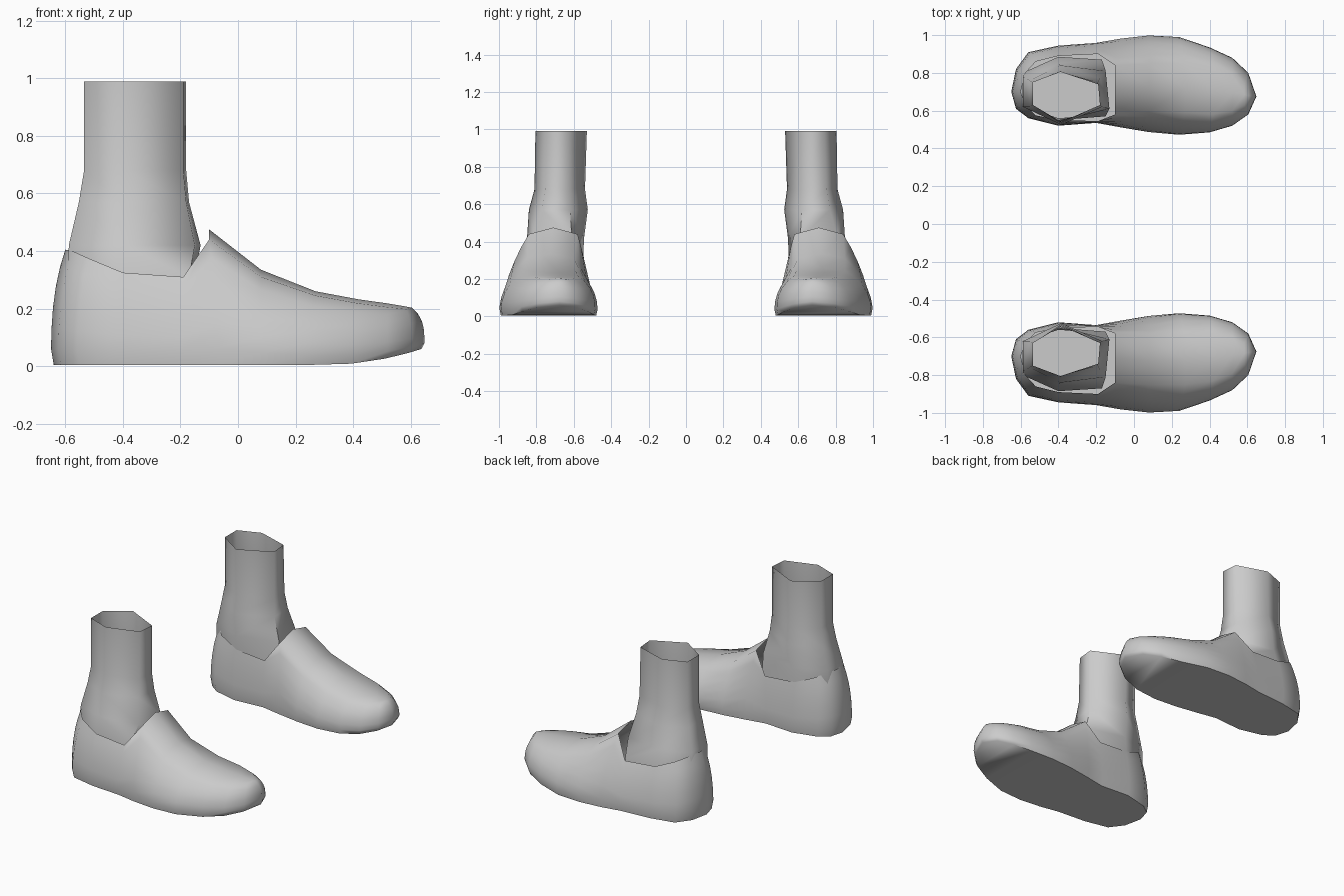
import bpy, bmesh, math

if "Cube" in bpy.data.objects:
    bpy.data.objects.remove(bpy.data.objects["Cube"])

grey = bpy.data.materials.new("plain grey")
grey.diffuse_color = (0.6, 0.6, 0.6, 1)
grey.use_nodes = True
grey.node_tree.nodes["Principled BSDF"].inputs["Base Color"].default_value = grey.diffuse_color

# Shoe stations, heel to toe:
# base x, inner y, outer y, upper x, inner y, outer y, upper z, ridge z (0 = open collar), fullness
STATIONS = [
    (-.625, .61, .82, -.575, .63, .80, .40, 0, 2.6),
    (-.56, .56, .91, -.52, .575, .86, .375, 0, 2.4),
    (-.40, .52, .945, -.40, .55, .89, .325, 0, 2.2),
    (-.20, .535, .96, -.19, .545, .90, .31, 0, 2),
    (-.07, .51, .985, -.10, .58, .84, .44, .475, 1.9),
    (.08, .485, 1.0, .08, .60, .85, .31, .335, 2.2),
    (.24, .472, .99, .27, .59, .85, .245, .26, 2.8),
    (.40, .485, .935, .42, .58, .83, .218, .232, 3.2),
    (.52, .52, .88, .52, .60, .79, .205, .218, 3.2),
    (.605, .58, .80, .585, .63, .74, .198, .207, 3.2),
]
ROWS = [0, .14, .32, .5, .68, .85, 1]
# Ankle rings: z, then six (x, y) corners
ANKLE = [
    (.99, [(-.535, .75), (-.39, .805), (-.19, .74), (-.18, .63), (-.385, .53), (-.535, .63)]),
    (.68, [(-.535, .75), (-.39, .81), (-.19, .75), (-.18, .63), (-.385, .54), (-.535, .63)]),
    (.57, [(-.553, .76), (-.39, .84), (-.18, .77), (-.17, .62), (-.385, .525), (-.553, .62)]),
    (.42, [(-.588, .78), (-.40, .85), (-.15, .81), (-.13, .61), (-.39, .545), (-.588, .62)]),
    (.31, [(-.59, .80), (-.40, .885), (-.17, .87), (-.15, .57), (-.40, .55), (-.59, .62)]),
    (.20, [(-.58, .80), (-.40, .87), (-.17, .85), (-.15, .58), (-.40, .56), (-.58, .62)]),
]


def finish(name, bm, side, angle):
    """Place one part on its side of the pair and shade it."""
    for v in bm.verts:
        v.co.y *= side
    bmesh.ops.recalc_face_normals(bm, faces=bm.faces)
    me = bpy.data.meshes.new(name)
    bm.to_mesh(me)
    bm.free()
    me.materials.append(grey)
    ob = bpy.data.objects.new(name, me)
    bpy.context.collection.objects.link(ob)
    bpy.ops.object.select_all(action='DESELECT')
    ob.select_set(True)
    bpy.context.view_layer.objects.active = ob
    bpy.ops.object.shade_smooth_by_angle(angle=math.radians(angle))


def sole_z(x):
    return .004 + .055 * max(0, (x - .3) / .345) ** 2


def column(bm, base, top, power):
    """Side wall strip curving from the sole edge up to the upper edge."""
    out = []
    for f in ROWS:
        g = f ** power
        z0 = sole_z(base[0])
        x = base[0] + (top[0] - base[0]) * g
        y = base[1] + (top[1] - base[1]) * g
        if f == 0:  # sole edge tucks in slightly
            x, y = x * .985, .71 + (y - .71) * .965
        out.append(bm.verts.new((x, y, z0 + (top[2] - z0) * f)))
    return out


def shoe(side):
    bm = bmesh.new()
    heel = column(bm, (-.65, .70), (-.60, .70, .405), 2.8)
    toe = column(bm, (.648, .675), (.605, .68, .203), 4)
    inner = [column(bm, (s[0], s[1]), (s[3], s[4], s[6]), s[8]) for s in STATIONS]
    outer = [column(bm, (s[0], s[2]), (s[3], s[5], s[6]), s[8]) for s in STATIONS]
    # Side walls
    loop = [heel] + outer + [toe] + inner[::-1]
    for a, b in zip(loop, loop[1:] + loop[:1]):
        for k in range(len(ROWS) - 1):
            bm.faces.new((a[k], b[k], b[k + 1], a[k + 1]))
    # Sole
    bm.faces.new((heel[0], inner[0][0], outer[0][0]))
    bm.faces.new((toe[0], outer[-1][0], inner[-1][0]))
    for i in range(len(STATIONS) - 1):
        bm.faces.new((inner[i][0], inner[i + 1][0], outer[i + 1][0], outer[i][0]))
    # Top of the foot with a raised ridge
    ridge = {i: bm.verts.new((s[3], (s[4] + s[5]) / 2, s[7]))
             for i, s in enumerate(STATIONS) if s[7]}
    for i in list(ridge)[:-1]:
        for col in (inner, outer):
            bm.faces.new((col[i][-1], col[i + 1][-1], ridge[i + 1], ridge[i]))
    for col in (inner, outer):
        bm.faces.new((col[-1][-1], toe[-1], ridge[len(STATIONS) - 1]))
    finish("left_shoe" if side > 0 else "right_shoe", bm, side, 60)


def ankle(side):
    # Open six-sided tube flaring into the collar
    bm = bmesh.new()
    rings = [[bm.verts.new((x, y, z)) for x, y in pts] for z, pts in ANKLE]
    for a, b in zip(rings, rings[1:]):
        for k in range(6):
            n = (k + 1) % 6
            bm.faces.new((a[k], a[n], b[n], b[k]))
    finish("left_ankle" if side > 0 else "right_ankle", bm, side, 75)


for side in (1, -1):
    shoe(side)
    ankle(side)
